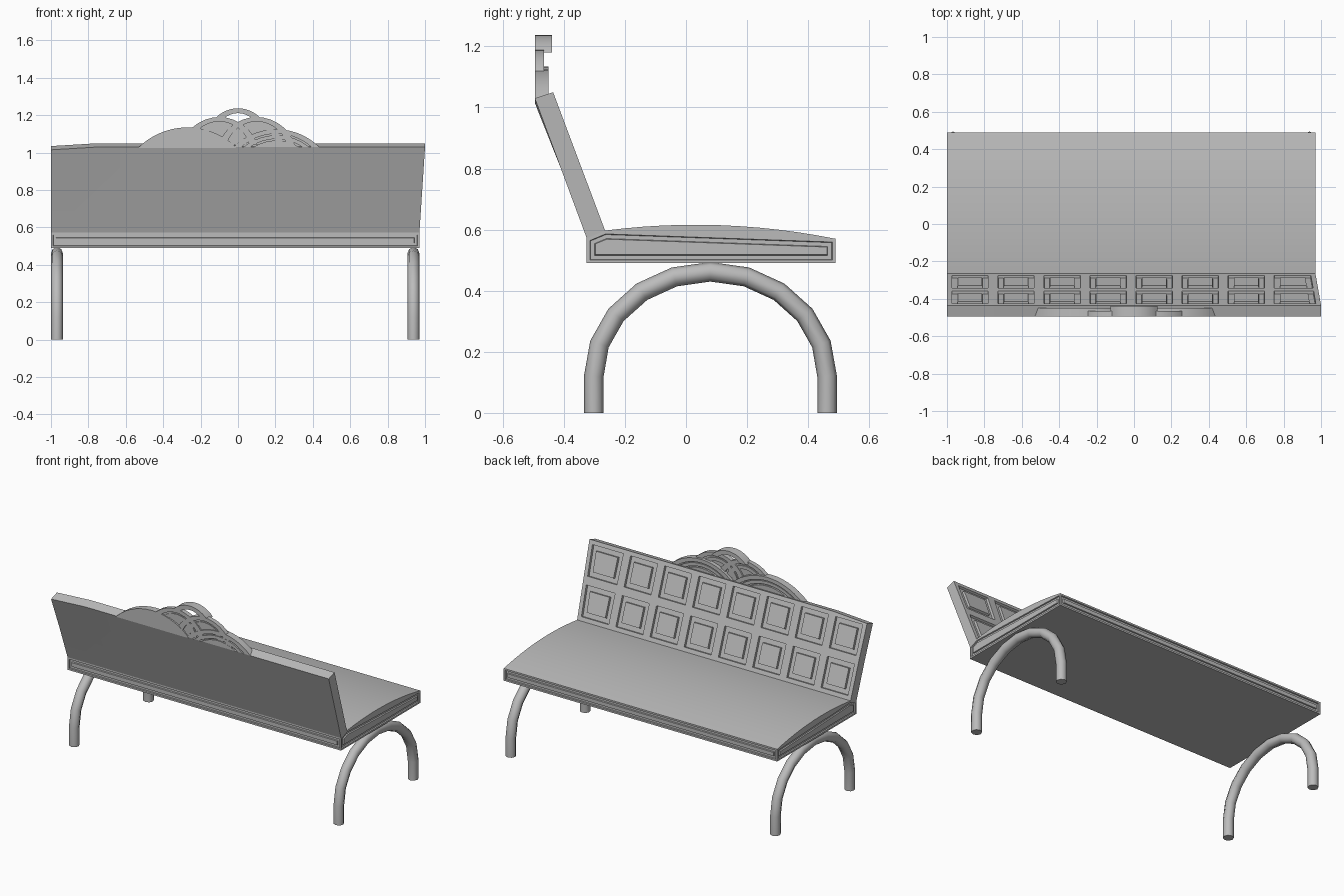
import bpy, bmesh, math
from mathutils import Vector

if "Cube" in bpy.data.objects:
    bpy.data.objects.remove(bpy.data.objects["Cube"], do_unlink=True)

LEFT, RIGHT = -1.0, 0.97
grey = bpy.data.materials.new("stone grey")
grey.use_nodes = True
grey.diffuse_color = (0.5, 0.5, 0.5, 1)
grey.node_tree.nodes["Principled BSDF"].inputs["Base Color"].default_value = (0.5, 0.5, 0.5, 1)


def finish(bm, name, angle=30):
    """Turn a bmesh into a shaded object."""
    bmesh.ops.recalc_face_normals(bm, faces=bm.faces)
    mesh = bpy.data.meshes.new(name)
    bm.to_mesh(mesh)
    bm.free()
    mesh.materials.append(grey)
    obj = bpy.data.objects.new(name, mesh)
    bpy.context.collection.objects.link(obj)
    bpy.ops.object.select_all(action='DESELECT')
    obj.select_set(True)
    bpy.context.view_layer.objects.active = obj
    bpy.ops.object.shade_smooth_by_angle(angle=math.radians(angle))
    return obj


def prism(points, offset):
    """Closed solid from a planar outline and an extrusion vector."""
    bm = bmesh.new()
    a = [bm.verts.new(p) for p in points]
    b = [bm.verts.new(Vector(p) + Vector(offset)) for p in points]
    n = len(a)
    bm.faces.new(a)
    bm.faces.new(b[::-1])
    for i in range(n):
        j = (i + 1) % n
        bm.faces.new((a[i], b[i], b[j], a[j]))
    bmesh.ops.recalc_face_normals(bm, faces=bm.faces)
    return bm


def panel(bm, faces, border, groove, depth):
    """Sunken channel around a raised centre on every given face."""
    for thick, d in ((border, 0), (0.002, -depth), (groove, 0), (0.002, depth)):
        bmesh.ops.inset_individual(bm, faces=faces, thickness=thick, depth=d,
                                   use_even_offset=True)


# Seat slab with channelled edges
slab = [(-0.325, 0.49), (0.49, 0.49), (0.49, 0.57), (-0.265, 0.597), (-0.325, 0.572)]
bm = prism([(LEFT, y, z) for y, z in slab], (RIGHT - LEFT, 0, 0))
edges = [f for f in bm.faces if abs(f.normal.z) < 0.1 and f.calc_area() > 0.03]
panel(bm, edges, 0.011, 0.013, 0.008)
finish(bm, "seat_slab")

# Domed seat top
N = 12
dome = []
for i in range(N + 1):
    t = i / N
    dome.append((LEFT, -0.265 + 0.755 * t, 0.597 - 0.027 * t + 0.031 * 4 * t * (1 - t)))
finish(prism(dome, (RIGHT - LEFT, 0, 0)), "seat_top")

# Backrest, leaning away from the seat, with two rows of square panels
back = [(-0.265, 0.597), (-0.435, 1.05), (-0.495, 1.03), (-0.325, 0.572)]
bm = prism([(LEFT, y, z) for y, z in back], (RIGHT - LEFT, 0, 0))
for v in bm.verts:
    if v.co.x > 0 and v.co.z > 1:
        v.co.x = 1.0
slope = Vector((0, -0.17, 0.453)).normalized()
facing = Vector((0, slope.z, -slope.y))
cuts = [((LEFT + (RIGHT - LEFT) * i / 8, 0, 0), (1, 0, 0)) for i in range(1, 8)]
cuts.append(((0, -0.35, 0.8235), slope))
for co, no in cuts:
    bmesh.ops.bisect_plane(bm, geom=bm.verts[:] + bm.edges[:] + bm.faces[:],
                           plane_co=co, plane_no=no)
bmesh.ops.recalc_face_normals(bm, faces=bm.faces)
panel(bm, [f for f in bm.faces if f.normal.dot(facing) > 0.95], 0.026, 0.028, 0.014)
for v in bm.verts:
    if v.co.x < -0.99 and v.co.z > 1.02:
        v.co.z -= 0.015
finish(bm, "backrest")

# Arched legs: one tube from foot to foot at each end
for name, x in (("right_leg", LEFT + 0.032), ("left_leg", RIGHT - 0.032)):
    path = [(x, -0.302, 0)]
    for i in range(11):
        a = math.pi * (1 - i / 10)
        path.append((x, 0.08 + 0.382 * math.cos(a), 0.12 + 0.342 * math.sin(a)))
    path.append((x, 0.462, 0))
    curve = bpy.data.curves.new(name, 'CURVE')
    curve.dimensions = '3D'
    curve.twist_mode = 'MINIMUM'
    curve.bevel_depth = 0.032
    curve.bevel_resolution = 2
    curve.use_fill_caps = True
    spline = curve.splines.new('POLY')
    spline.points.add(len(path) - 1)
    for p, co in zip(spline.points, path):
        p.co = (*co, 1)
    temp = bpy.data.objects.new(name + "_path", curve)
    bpy.context.collection.objects.link(temp)
    mesh = bpy.data.meshes.new_from_object(
        temp.evaluated_get(bpy.context.evaluated_depsgraph_get()))
    bm = bmesh.new()
    bm.from_mesh(mesh)
    bpy.data.objects.remove(temp, do_unlink=True)
    bpy.data.meshes.remove(mesh)
    bmesh.ops.remove_doubles(bm, verts=bm.verts, dist=0.0005)
    finish(bm, name, 50)


def arc(cx, base, half, height, y, n=14):
    """Points of a shallow circular arc standing on a chord."""
    r = (half * half + height * height) / (2 * height)
    end = math.atan2(half, r - height)
    return [(cx + r * math.sin(end * (2 * i / n - 1)), y,
             base + height - r + r * math.cos(end * (2 * i / n - 1))) for i in range(n + 1)]


def lobe(name, cx, base, half, height, y0, y1):
    finish(prism(arc(cx, base, half, height, y0), (0, y1 - y0, 0)), name)


def arch(name, cx, base, half, height, band, y0, y1):
    """Curved band: outer arc closed by a smaller inner arc."""
    inner = arc(cx, base, half - band * 1.8, height - band, y0)
    outer = arc(cx, base, half, height, y0)
    finish(prism(outer + inner[::-1], (0, y1 - y0, 0)), name)


# Scalloped crest: low outer fans, higher middle fans, open arch on top
lobe("crest_right_plate", -0.27, 1.025, 0.26, 0.105, -0.495, -0.475)
lobe("crest_left_plate", 0.205, 1.03, 0.23, 0.095, -0.485, -0.475)
for side, cx, half, h in (("right", -0.27, 0.26, 0.105), ("left", 0.205, 0.23, 0.095)):
    front = -0.495
    arch(f"crest_{side}_outer_band", cx, 1.03, half, h, 0.024, front, -0.45)
    arch(f"crest_{side}_inner_band", cx, 1.03, half - 0.055, h - 0.032, 0.02, front, -0.455)
    lobe(f"crest_{side}_core", cx, 1.03, half - 0.11, h - 0.06, front, -0.455)
for side, s in (("right", -1), ("left", 1)):
    lobe(f"crest_middle_{side}_plate", s * 0.1, 1.04, 0.2, 0.148, -0.485, -0.475)
    arch(f"crest_middle_{side}_outer_band", s * 0.1, 1.04, 0.205, 0.15, 0.024, -0.494, -0.465)
    arch(f"crest_middle_{side}_inner_band", s * 0.1, 1.04, 0.145, 0.115, 0.022, -0.49, -0.468)
arch("crest_top_arch", 0, 1.18, 0.125, 0.057, 0.026, -0.495, -0.438)
